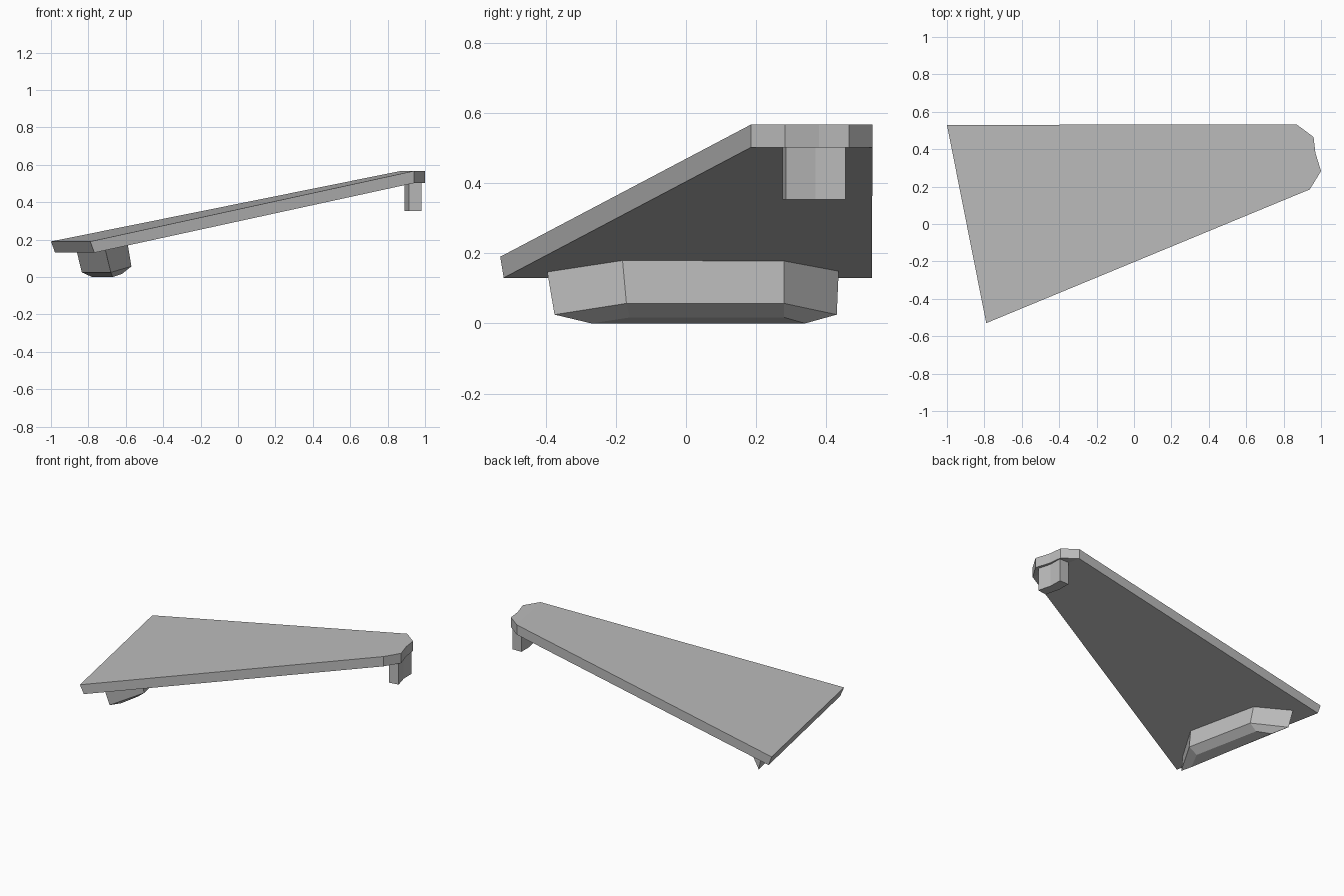
import bpy
import bmesh

cube = bpy.data.objects.get("Cube")
if cube:
    bpy.data.objects.remove(cube, do_unlink=True)

grey = bpy.data.materials.new("plain grey")
grey.use_nodes = True
colour = (0.5, 0.5, 0.5, 1)
grey.diffuse_color = colour
grey.node_tree.nodes["Principled BSDF"].inputs["Base Color"].default_value = colour


def loft(name, rings, caps):
    """Join rings of points with side faces, then close both ends."""
    bm = bmesh.new()
    loops = [[bm.verts.new(p) for p in ring] for ring in rings]
    n = len(loops[0])
    for a, b in zip(loops, loops[1:]):
        for i in range(n):
            j = (i + 1) % n
            bm.faces.new((a[i], a[j], b[j], b[i]))
    for loop in (loops[0], loops[-1]):
        for cap in caps:
            bm.faces.new([loop[i] for i in cap])
    bmesh.ops.recalc_face_normals(bm, faces=bm.faces)
    mesh = bpy.data.meshes.new(name)
    bm.to_mesh(mesh)
    bm.free()
    mesh.materials.append(grey)
    obj = bpy.data.objects.new(name, mesh)
    bpy.context.collection.objects.link(obj)
    return obj


# Sloping wedge slab with a level, notched tip
low_top, high_top, drop = 0.19, 0.567, 0.065
wide_end = [(-1, 0.53), (-0.79, -0.53)]
tip = [(0.94, 0.185), (1, 0.283), (0.97, 0.38), (0.96, 0.465), (0.87, 0.532)]
top = [(x, y, low_top) for x, y in wide_end] + [(x, y, high_top) for x, y in tip]
under = [(x + 0.022, y + (0.01 if y < 0 else 0), low_top - 0.06) for x, y in wide_end]
under += [(x, y, high_top - drop) for x, y in tip]
loft("slab", [under, top], [(0, 1, 2, 6), (2, 3, 4, 5, 6)])

# Tapered foot below the wide end, its top just inside the slab
foot_top = [(-0.868, 0.436, 0.16), (-0.713, -0.398, 0.16),
            (-0.592, -0.182, 0.19), (-0.692, 0.28, 0.19)]
foot_rim = [(-0.835, 0.43, 0.025), (-0.68, -0.375, 0.025),
            (-0.57, -0.17, 0.057), (-0.665, 0.28, 0.057)]
foot_sole = [(-0.78, 0.34, 0), (-0.67, -0.27, 0),
             (-0.62, -0.16, 0.017), (-0.71, 0.28, 0.017)]
loft("wide_end_foot", [foot_sole, foot_rim, foot_top], [(0, 1, 2, 3)])

# Short bent leg below the tip
section = [(0.915, 0.275), (0.98, 0.285), (0.957, 0.37),
           (0.955, 0.455), (0.89, 0.455), (0.89, 0.37)]
leg_rings = [[(x, y, z) for x, y in section] for z in (0.353, 0.51)]
loft("tip_leg", leg_rings, [(0, 1, 2, 5), (2, 3, 4, 5)])
